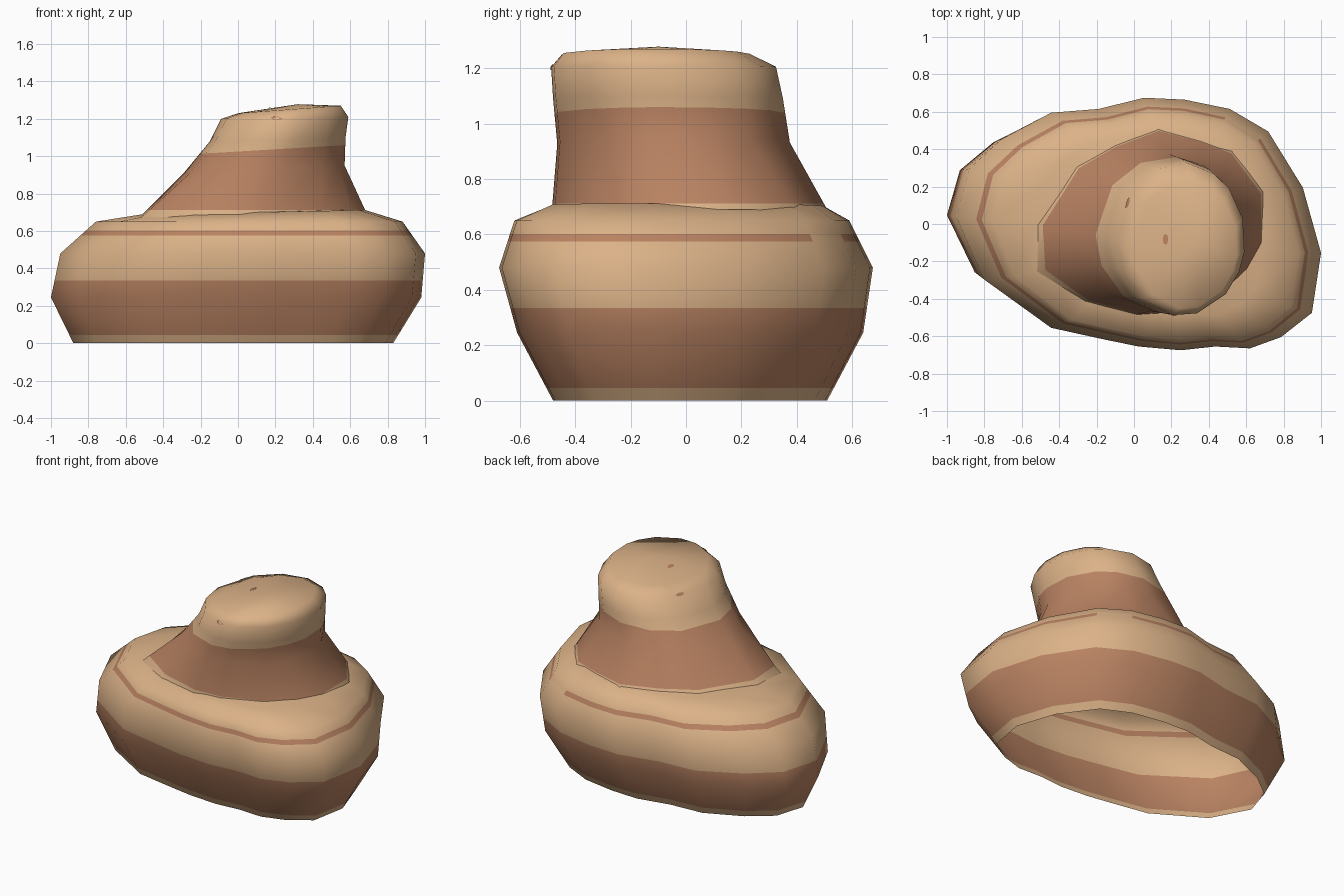
import bpy, bmesh, math
from mathutils import Vector
from mathutils.bvhtree import BVHTree

if "Cube" in bpy.data.objects:
    bpy.data.objects.remove(bpy.data.objects["Cube"])


def material(name, rgb):
    m = bpy.data.materials.new(name)
    m.diffuse_color = (*rgb, 1)
    m.use_nodes = True
    m.node_tree.nodes["Principled BSDF"].inputs["Base Color"].default_value = m.diffuse_color
    return m


sand = material("light sandstone", (0.71, 0.445, 0.245))
clay = material("red brown clay", (0.485, 0.225, 0.122))


def unit(outline):
    """Scale an outline to the -1..1 square."""
    xs, ys = zip(*outline)
    f = lambda v, s: 2 * (v - min(s)) / (max(s) - min(s)) - 1
    return [(f(x, xs), f(y, ys)) for x, y in outline]


def loft(rings, apex):
    """Join rings (outline, x0, x1, y0, y1, z, slope in x), close at the apex, leave the bottom open."""
    bm = bmesh.new()
    prev = None
    for outline, x0, x1, y0, y1, z, slope in rings:
        cx, cy = (x0 + x1) / 2, (y0 + y1) / 2
        ring = [bm.verts.new((cx + u * (x1 - x0) / 2, cy + v * (y1 - y0) / 2,
                              z + slope * u)) for u, v in outline]
        n = len(ring)
        if prev:
            for i in range(n):
                bm.faces.new((prev[i], prev[(i + 1) % n], ring[(i + 1) % n], ring[i]))
        prev = ring
    top = bm.verts.new(apex)
    for i in range(n):
        bm.faces.new((prev[i], prev[(i + 1) % n], top))
    bmesh.ops.recalc_face_normals(bm, faces=bm.faces)
    if sum(f.normal.z * f.calc_area() for f in bm.faces) < 0:
        bmesh.ops.reverse_faces(bm, faces=bm.faces)
    return bm


def cut(bm, z, slope=0.0):
    bmesh.ops.bisect_plane(bm, geom=bm.verts[:] + bm.edges[:] + bm.faces[:],
                           plane_co=(0, 0, z), plane_no=Vector((-slope, 0, 1)).normalized())


def finish(name, bm):
    me = bpy.data.meshes.new(name)
    for f in bm.faces:
        f.smooth = True
    bm.to_mesh(me)
    me.materials.append(sand)
    me.materials.append(clay)
    ob = bpy.data.objects.new(name, me)
    bpy.context.collection.objects.link(ob)
    return ob


# Wide rock base: irregular oval shell, open below
oval = unit([(-1, .04), (-.93, .30), (-.75, .46), (-.48, .60), (-.22, .62), (.03, .68),
             (.25, .67), (.50, .62), (.71, .50), (.90, .20), (1, -.15), (.95, -.47),
             (.78, -.60), (.61, -.66), (.42, -.65), (.23, -.67), (0, -.65), (-.20, -.61),
             (-.48, -.55), (-.85, -.29)])
base = loft([(oval, -.88, .83, -.48, .51, 0, 0),
             (oval, -1, .98, -.61, .64, .245, 0),
             (oval, -.95, 1, -.675, .675, .48, 0),
             (oval, -.76, .88, -.62, .59, .65, 0),
             (oval, -.52, .68, -.49, .50, .70, .012)], (.1, 0, .71))
for z in (.045, .335, .575, .602):
    cut(base, z)
for f in base.faces:
    c = f.calc_center_median()
    gap = .4 < c.x < .65 and c.y > .3
    f.material_index = int(.045 < c.z < .335 or (.575 < c.z < .602 and not gap))
finish("rock_base", base)

# Leaning tower: footprint rings blending into a rounder top
foot_pts = [(-.51, 0), (-.50, -.25), (-.25, -.41), (.02, -.48), (.2, -.47), (.45, -.38),
            (.6, -.24), (.68, -.1), (.68, .17), (.52, .39), (.35, .45), (.13, .51),
            (-.1, .42), (-.3, .31)]
foot = unit(foot_pts)
angles = [math.atan2(y, x - .08) for x, y in foot_pts]
rnd = unit([(math.cos(a), math.sin(a)) for a in angles])
tower = loft([(foot, -.53, .69, -.485, .515, .68, .01),
              (rnd, -.29, .57, -.465, .375, .93, .02),
              (rnd, -.15, .575, -.48, .35, 1.09, .01),
              (rnd, -.09, .59, -.487, .325, 1.205, .005),
              (rnd, .0, .55, -.45, .23, 1.25, .02)], (.32, -.1, 1.278))
cut(tower, .712)
cut(tower, 1.025, .06)
for f in tower.faces:
    c = f.calc_center_median()
    f.material_index = int(c.z > .712 and c.z < 1.025 + .06 * c.x)
finish("rock_tower", tower)

# Small clay flecks lying on the upper tower
tree = BVHTree.FromBMesh(tower)
flecks = bmesh.new()
for target, rx, rz in (((.155, -.08, 1.35), .015, .03), ((.17, -.6, 1.22), .035, .012),
                       ((-.06, .12, 1.25), .03, .012)):
    p, n, _, _ = tree.find_nearest(Vector(target))
    side = Vector((0, 0, 1)).cross(n).normalized() if n.z < .9 else Vector((1, 0, 0))
    up = n.cross(side)
    vs = []
    for k in range(8):
        a = k * math.tau / 8
        q, qn, _, _ = tree.find_nearest(p + side * rx * math.cos(a) + up * rz * math.sin(a))
        vs.append(flecks.verts.new(q + qn * .004))
    flecks.faces.new(vs).material_index = 1
finish("clay_flecks", flecks)
